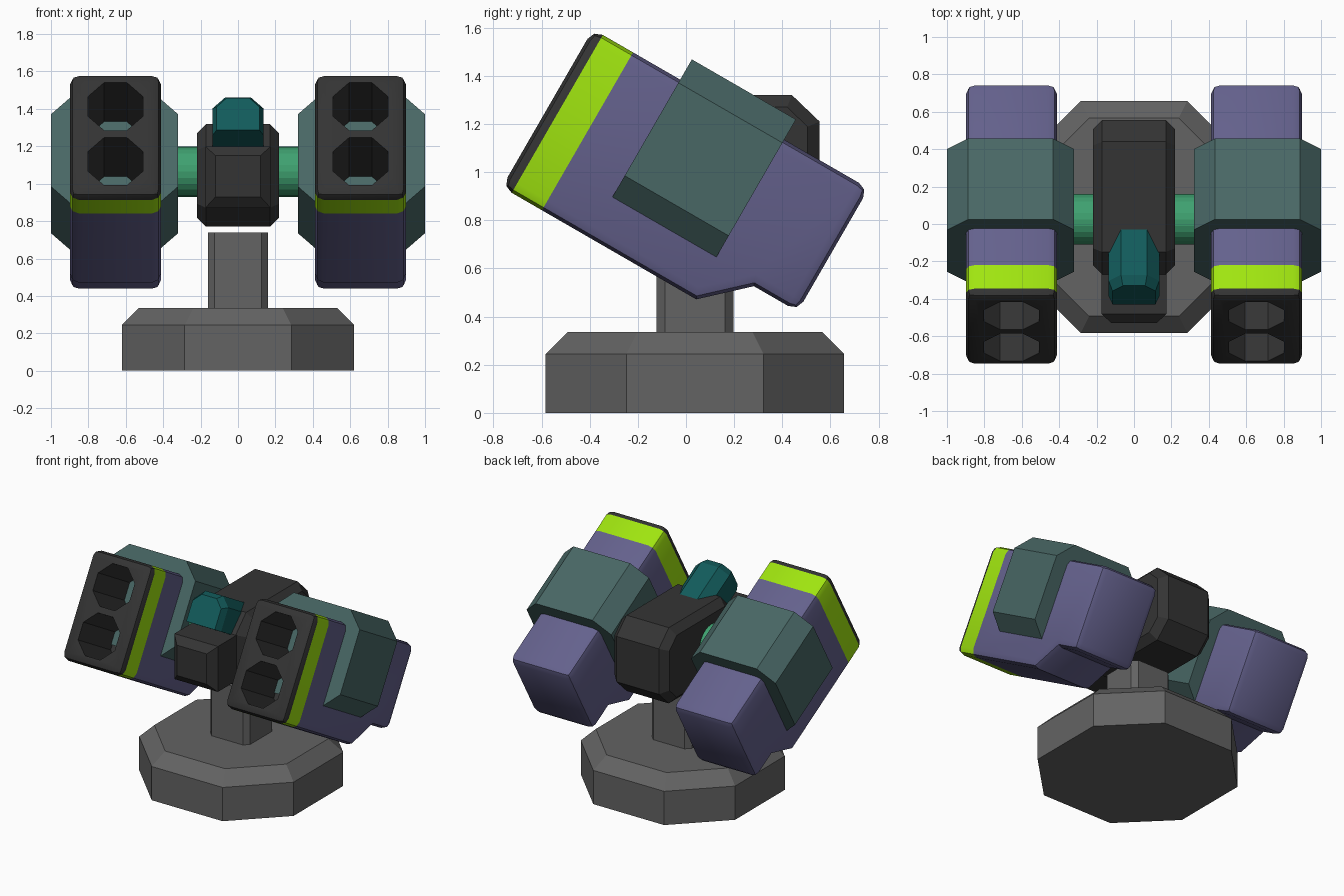
import bpy, bmesh, math
from mathutils import Vector

if "Cube" in bpy.data.objects:
    bpy.data.objects.remove(bpy.data.objects["Cube"])

TILT = -math.radians(30)
PIVOT = (0.03, 1.07)          # y, z of the tilt axis


def mat(name, rgb):
    m = bpy.data.materials.new(name)
    m.diffuse_color = (*rgb, 1)
    m.use_nodes = True
    m.node_tree.nodes["Principled BSDF"].inputs["Base Color"].default_value = m.diffuse_color
    return m


GREY = mat("base grey", (0.125, 0.125, 0.125))
BLACK = mat("charcoal", (0.034, 0.034, 0.034))
PURPLE = mat("dusty purple", (0.128, 0.12, 0.265))
LIME = mat("lime", (0.35, 0.78, 0.005))
SLATE = mat("slate teal", (0.065, 0.135, 0.13))
TEAL = mat("deep teal", (0.006, 0.105, 0.105))
GREEN = mat("green", (0.05, 0.36, 0.165))


def loft(name, rings, mats, bevel=0, segments=1, min_angle=60, keep=None):
    """Skin a list of equal-length rings, cap both ends, bevel sharp edges."""
    bm = bmesh.new()
    vs = [[bm.verts.new(p) for p in r] for r in rings]
    n = len(vs[0])
    for a, b in zip(vs, vs[1:]):
        for i in range(n):
            j = (i + 1) % n
            bm.faces.new((a[i], a[j], b[j], b[i]))
    bm.faces.new(vs[0][::-1])
    bm.faces.new(vs[-1])
    bmesh.ops.recalc_face_normals(bm, faces=bm.faces)
    if bevel:
        edges = [e for e in bm.edges
                 if e.calc_face_angle(0) > math.radians(min_angle)
                 and (keep is None or keep(e))]
        bmesh.ops.bevel(bm, geom=edges, offset=bevel, segments=segments,
                        profile=0.5, affect='EDGES')
    me = bpy.data.meshes.new(name)
    bm.to_mesh(me)
    bm.free()
    for m in mats:
        me.materials.append(m)
    ob = bpy.data.objects.new(name, me)
    bpy.context.collection.objects.link(ob)
    return ob


def octagon(hx, hy, c):
    return [(hx, -hy + c), (hx, hy - c), (hx - c, hy), (c - hx, hy),
            (-hx, hy - c), (-hx, c - hy), (c - hx, -hy), (hx - c, -hy)]


def z_rings(levels, cy=0.037):
    return [[(x, y + cy, z) for x, y in octagon(hx, hy, c)]
            for z, hx, hy, c in levels]


def x_prism(profile, hx):
    return [[(x, y, z) for y, z in profile] for x in (-hx, hx)]


def rect(hx, y, z0, z1):
    return [(-hx, y, z0), (hx, y, z0), (hx, y, z1), (-hx, y, z1)]


def tilt(ob, x):
    ob.location = (x, *PIVOT)
    ob.rotation_euler.x = TILT


# pedestal: octagonal foot with sloped rim, and post
loft("base", z_rings([(0, .62, .62, .335), (.245, .62, .62, .335),
                      (.335, .53, .53, .29)]), [GREY])
loft("post", z_rings([(.33, .16, .16, .035), (.74, .16, .16, .035)]), [GREY])

# central body with chamfered profile, and its front block
body = [(-.15, .77), (.44, .77), (.555, .88), (.555, 1.21),
        (.44, 1.32), (-.15, 1.32), (-.27, 1.2), (-.27, .87)]
loft("body", x_prism(body, .22), [BLACK], bevel=.05)
loft("front_block", [rect(.175, -.2, .87, 1.2), rect(.175, -.48, .87, 1.2),
                     rect(.12, -.53, .93, 1.15)], [BLACK])

# axle joining both pods
axle = [(.025 + .135 * math.cos(i * math.tau / 24),
         1.065 + .135 * math.sin(i * math.tau / 24)) for i in range(24)]
loft("axle", x_prism(axle, .34), [GREEN])

# sight sticking out of the body, tilted with the pods
sight = [(.135, -.23), (.135, -.065), (.07, 0), (-.07, 0),
         (-.135, -.065), (-.135, -.23)]
front = [(x * .85, -.23 + (z + .23) * .87) for x, z in sight]
s = loft("sight", [[(x, 0, z) for x, z in front],
                   [(x, .05, z) for x, z in sight],
                   [(x, .45, z) for x, z in sight]], [TEAL])
s.location = (0, -.315, 1.485)
s.rotation_euler.x = TILT

# launcher pods
pod_profile = [(-.622, .245), (.70, .245), (.70, -.345), (.49, -.345),
               (.31, -.512), (-.622, -.512)]
for side, cx in (("left", -.655), ("right", .655)):
    pod = loft(side + "_pod", x_prism(pod_profile, .243),
               [BLACK, LIME, PURPLE], bevel=.046, segments=2)
    # colour bands: black nose, lime stripe, purple housing
    bm = bmesh.new()
    bm.from_mesh(pod.data)
    for u in (-.575, -.43):
        bmesh.ops.bisect_plane(bm, geom=bm.verts[:] + bm.edges[:] + bm.faces[:],
                               plane_co=(0, u, 0), plane_no=(0, 1, 0))
    for f in bm.faces:
        u = f.calc_center_median().y
        f.material_index = 0 if u < -.575 else 1 if u < -.43 else 2
    bm.to_mesh(pod.data)
    bm.free()
    tilt(pod, cx)
    bpy.context.view_layer.objects.active = pod
    bpy.ops.object.select_all(action='DESELECT')
    pod.select_set(True)
    bpy.ops.object.shade_smooth_by_angle(angle=math.radians(35))

    # two octagonal barrels bored down to the sleeve
    for k, v in enumerate((.037, -.302)):
        o = octagon(.147, .147, .086)
        cut = loft(f"{side}_bore_cutter_{k}",
                   [[(x, u, z + v) for x, z in o] for u in (-.8, -.19)],
                   [BLACK, LIME, PURPLE])
        tilt(cut, cx)
        cut.hide_render = True
        cut.hide_set(True)
        mod = pod.modifiers.new("bore", 'BOOLEAN')
        mod.object = cut
        mod.operation = 'DIFFERENCE'
        mod.solver = 'EXACT'

    # octagonal sleeve around the pod
    o = octagon(.34, .335, .112)
    sleeve = loft(side + "_sleeve",
                  [[(x, u, z + .007) for x, z in o] for u in (-.204, .295)],
                  [SLATE])
    tilt(sleeve, math.copysign(.66, cx))
